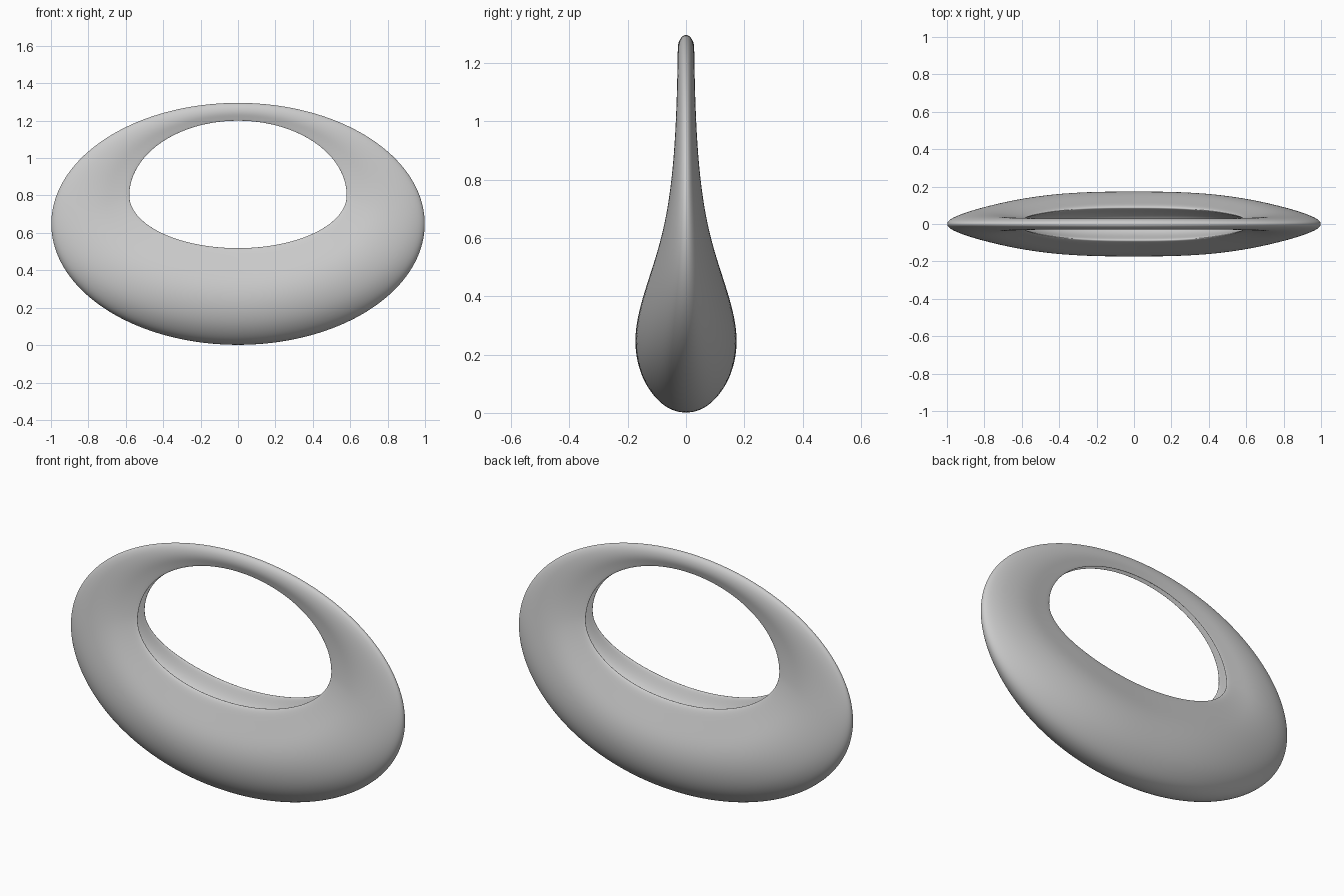
import bpy, bmesh, math

if "Cube" in bpy.data.objects:
    bpy.data.objects.remove(bpy.data.objects["Cube"])

SEGMENTS = 72

# Half cross-section: (0 = outer edge .. 1 = hole edge, fraction of half thickness)
# The last points roll over the lip into a groove that lines the hole.
HALF = [(0.0, 0.0), (0.004, 0.15), (0.025, 0.34), (0.08, 0.56), (0.19, 0.81),
        (0.33, 0.96), (0.48, 1.01), (0.63, 0.95), (0.77, 0.80), (0.89, 0.67),
        (0.965, 0.59), (1.0, 0.52), (0.995, 0.47), (0.96, 0.42),
        (0.88, 0.32), (0.82, 0.17), (0.80, 0.0)]
SECTION = HALF + [(u, -s) for u, s in HALF[-2:0:-1]]


def outer_edge(t):
    return math.sin(t), 0.648 - 0.648 * math.cos(t)


def hole_edge(t):
    c = math.cos(t)
    return 0.58 * math.sin(t), 0.80 - (0.28 if c > 0 else 0.40) * c


def half_thickness(z):
    # Fat at the bottom, tapering to a thin top
    return 0.026 + 0.149 * math.exp(-(max(z - 0.26, 0.0) / 0.35) ** 1.37)


# Ring body: sections lofted around the off-centre hole
bm = bmesh.new()
rings = []
for i in range(SEGMENTS):
    t = 2 * math.pi * i / SEGMENTS
    (ox, oz), (hx, hz) = outer_edge(t), hole_edge(t)
    thick = half_thickness((oz + hz) / 2)
    rings.append([bm.verts.new((ox + (hx - ox) * u, thick * s, oz + (hz - oz) * u))
                  for u, s in SECTION])
n = len(SECTION)
for i in range(SEGMENTS):
    a, b = rings[i], rings[(i + 1) % SEGMENTS]
    for j in range(n):
        k = (j + 1) % n
        bm.faces.new((a[j], a[k], b[k], b[j]))
bmesh.ops.recalc_face_normals(bm, faces=bm.faces)
for f in bm.faces:
    f.smooth = True

mesh = bpy.data.meshes.new("ring_body")
bm.to_mesh(mesh)
bm.free()
body = bpy.data.objects.new("ring_body", mesh)
bpy.context.collection.objects.link(body)
sub = body.modifiers.new("smooth", 'SUBSURF')
sub.levels = sub.render_levels = 2
